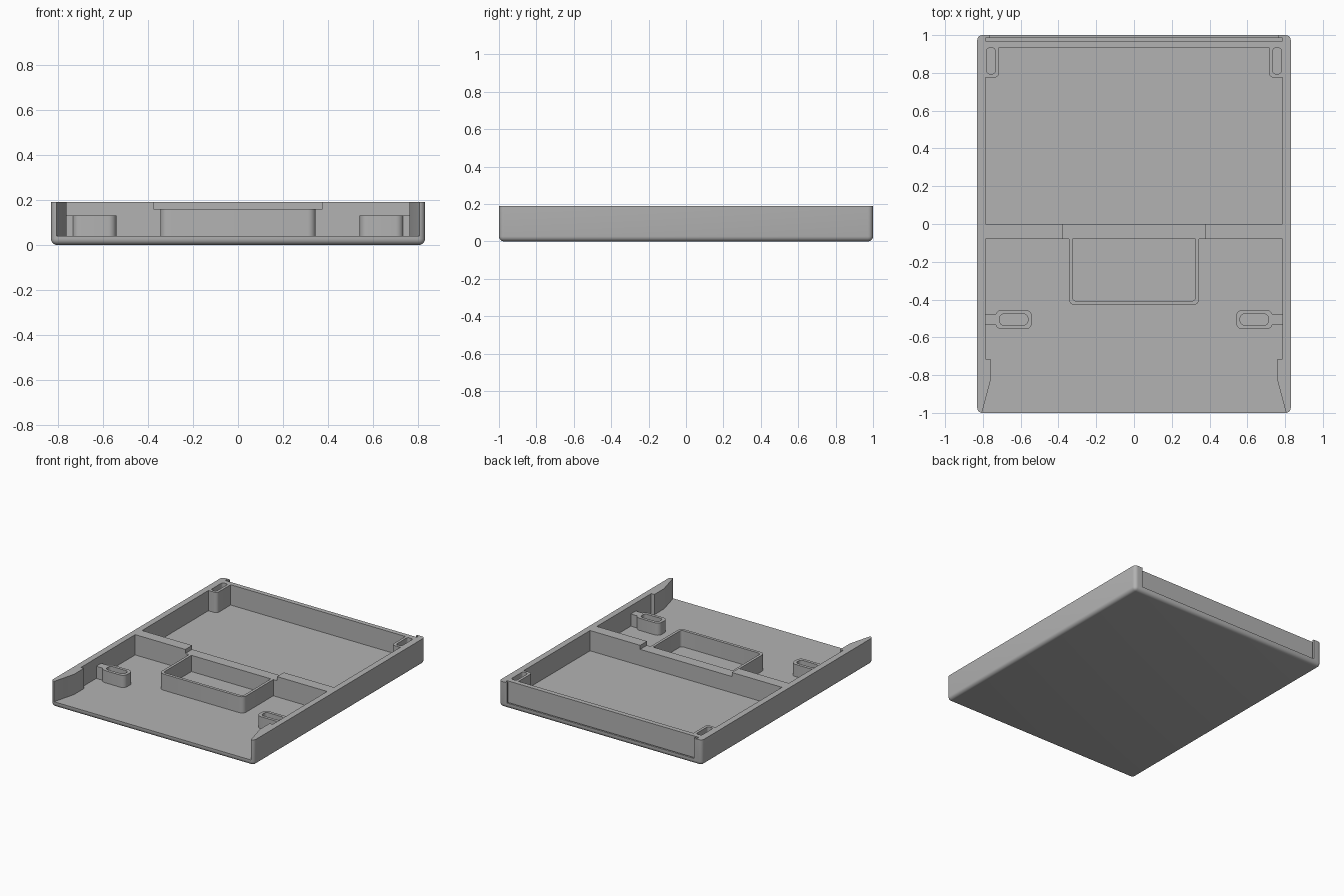
import bpy
import bmesh

old = bpy.data.objects.get("Cube")
if old:
    bpy.data.objects.remove(old, do_unlink=True)

GREY = (0.45, 0.45, 0.45, 1)
mat = bpy.data.materials.new("matte grey")
mat.use_nodes = True
mat.diffuse_color = GREY
mat.node_tree.nodes["Principled BSDF"].inputs["Base Color"].default_value = GREY

FLOOR, TOP = 0.04, 0.19
INNER = 0.785
FAR = 1.2


def prism(name, points, z0, z1, radius=0):
    """Extrude an outline upward, optionally with rounded corners."""
    bm = bmesh.new()
    face = bm.faces.new([bm.verts.new((x, y, z0)) for x, y in points])
    if radius:
        bmesh.ops.bevel(bm, geom=bm.verts[:], offset=radius, segments=6,
                        profile=0.5, affect='VERTICES')
        face = max(bm.faces, key=lambda f: f.calc_area())
    new = bmesh.ops.extrude_face_region(bm, geom=[face], use_keep_orig=True)
    top = [v for v in new["geom"] if isinstance(v, bmesh.types.BMVert)]
    bmesh.ops.translate(bm, verts=top, vec=(0, 0, z1 - z0))
    bmesh.ops.recalc_face_normals(bm, faces=bm.faces[:])
    mesh = bpy.data.meshes.new(name)
    bm.to_mesh(mesh)
    bm.free()
    mesh.materials.append(mat)
    obj = bpy.data.objects.new(name, mesh)
    bpy.context.collection.objects.link(obj)
    return obj


def block(name, x0, x1, y0, y1, z0, z1, radius=0):
    return prism(name, [(x0, y0), (x1, y0), (x1, y1), (x0, y1)], z0, z1, radius)


def boolean(obj, tools, operation='DIFFERENCE'):
    """Apply boolean tools to an object and remove them."""
    for tool in tools:
        mod = obj.modifiers.new("boolean", 'BOOLEAN')
        mod.operation, mod.solver, mod.object = operation, 'EXACT', tool
        bpy.context.view_layer.update()
        graph = bpy.context.evaluated_depsgraph_get()
        mesh = bpy.data.meshes.new_from_object(obj.evaluated_get(graph))
        obj.modifiers.clear()
        obj.data = mesh
        bpy.data.objects.remove(tool, do_unlink=True)
    return obj


def both_sides(points):
    return points + [(-x, y) for x, y in reversed(points)]


# Tray body: rounded upright corners and rounded underside
tray = block("tray_body", -0.83, 0.83, -1, 1, 0, TOP)
bm = bmesh.new()
bm.from_mesh(tray.data)
edges = [e for e in bm.edges if min(v.co.z for v in e.verts) < 0.01]
bmesh.ops.bevel(bm, geom=edges, offset=0.027, segments=5, profile=0.5,
                affect='EDGES')
bm.to_mesh(tray.data)
bm.free()

front_outline = both_sides([(INNER, -0.08), (INNER, -0.715), (0.76, -0.715),
                            (0.76, -0.83), (0.805, -1), (0.831, -1.1)])
boolean(tray, [
    block("rear_bay_cut", -INNER, INNER, 0, 0.935, FLOOR, FAR),
    prism("front_bay_cut", front_outline, FLOOR, FAR),
    # Notch in the dividing wall
    block("divider_notch_cut", -0.375, 0.375, -0.09, 0.01, 0.16, FAR),
    # Slot for a sliding rear panel, with a narrower opening behind it
    block("panel_slot_cut", -INNER, INNER, 0.97, 0.986, 0.03, FAR),
    block("panel_opening_cut", -0.765, 0.765, 0.985, FAR, FLOOR, FAR),
])

# Open box in front of the dividing wall
center_box = block("center_box", -0.345, 0.345, -0.43, 0, FLOOR, 0.16, 0.035)
boolean(center_box, [
    block("box_inside_cut", -0.325, 0.325, -0.408, 0.1, 0, FAR, 0.02),
    block("box_trim", -1, 1, -0.08, 0.3, 0, FAR),
])
parts = [tray, center_box]

for side, s in (("left", 1), ("right", -1)):
    # Slotted post in each rear corner
    post = block(side + "_corner_post", s * 0.715, s * 0.9, 0.775, 1.1,
                 FLOOR, TOP, 0.025)
    boolean(post, [
        block("post_slot_cut", s * 0.735, s * 0.78, 0.795, 0.932, 0, FAR, 0.015),
        block("post_side_trim", s * INNER, s * FAR, 0.5, 1.5, 0, FAR),
        block("post_back_trim", s * 0.5, s * FAR, 0.935, 1.5, 0, FAR),
    ])
    # Slotted boss joined to the side wall by a short web
    boss = block(side + "_boss", s * 0.54, s * 0.735, -0.557, -0.455,
                 FLOOR, 0.13, 0.035)
    boolean(boss, [block("web", s * 0.722, s * INNER, -0.535, -0.477,
                         FLOOR, 0.13)], 'UNION')
    boolean(boss, [block("boss_slot_cut", s * 0.562, s * 0.712, -0.535, -0.477,
                         0, FAR, 0.022)])
    parts += [post, boss]

# Smooth the rounded faces and keep the hard edges
for obj in parts:
    bpy.ops.object.select_all(action='DESELECT')
    obj.select_set(True)
    bpy.context.view_layer.objects.active = obj
    bpy.ops.object.shade_smooth_by_angle(angle=0.6)
